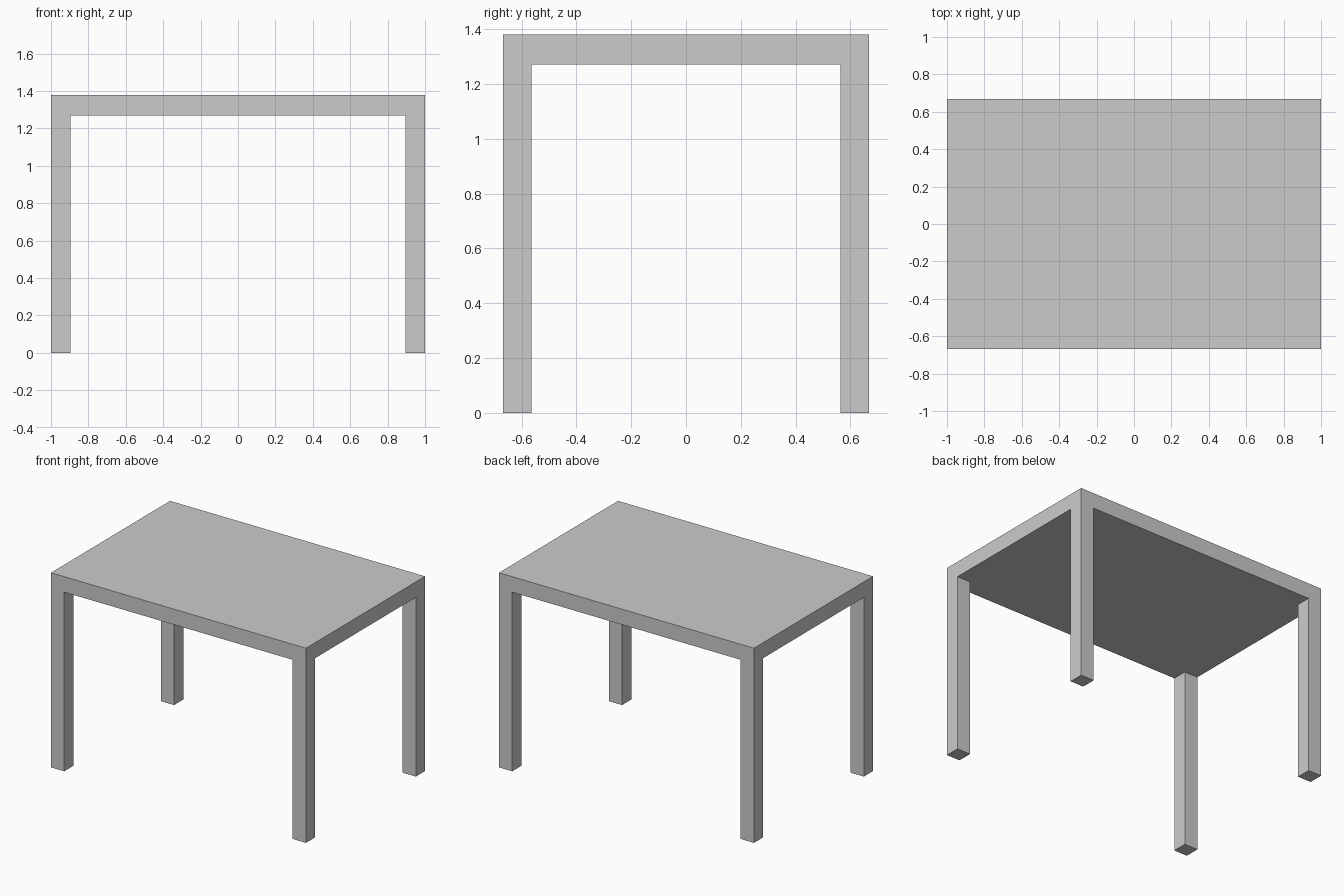
import bpy

if "Cube" in bpy.data.objects:
    bpy.data.objects.remove(bpy.data.objects["Cube"])

HALF_X, HALF_Y = 1.0, 0.667
TOP_Z, UNDER_Z = 1.38, 1.27
LEG = 0.104


def box(name, lo, hi):
    """Box spanning two opposite corners."""
    center = [(a + b) / 2 for a, b in zip(lo, hi)]
    size = [b - a for a, b in zip(lo, hi)]
    bpy.ops.mesh.primitive_cube_add(size=1, location=center)
    obj = bpy.context.object
    obj.name = name
    obj.scale = size
    bpy.ops.object.transform_apply(location=False, rotation=False, scale=True)
    return obj


# Table top slab
box("table_top", (-HALF_X, -HALF_Y, UNDER_Z), (HALF_X, HALF_Y, TOP_Z))

# Four square legs flush with the corners
for side_y, y in (("front", -HALF_Y), ("back", HALF_Y - LEG)):
    for side_x, x in (("left", -HALF_X), ("right", HALF_X - LEG)):
        box(f"{side_y}_{side_x}_leg", (x, y, 0), (x + LEG, y + LEG, UNDER_Z))
